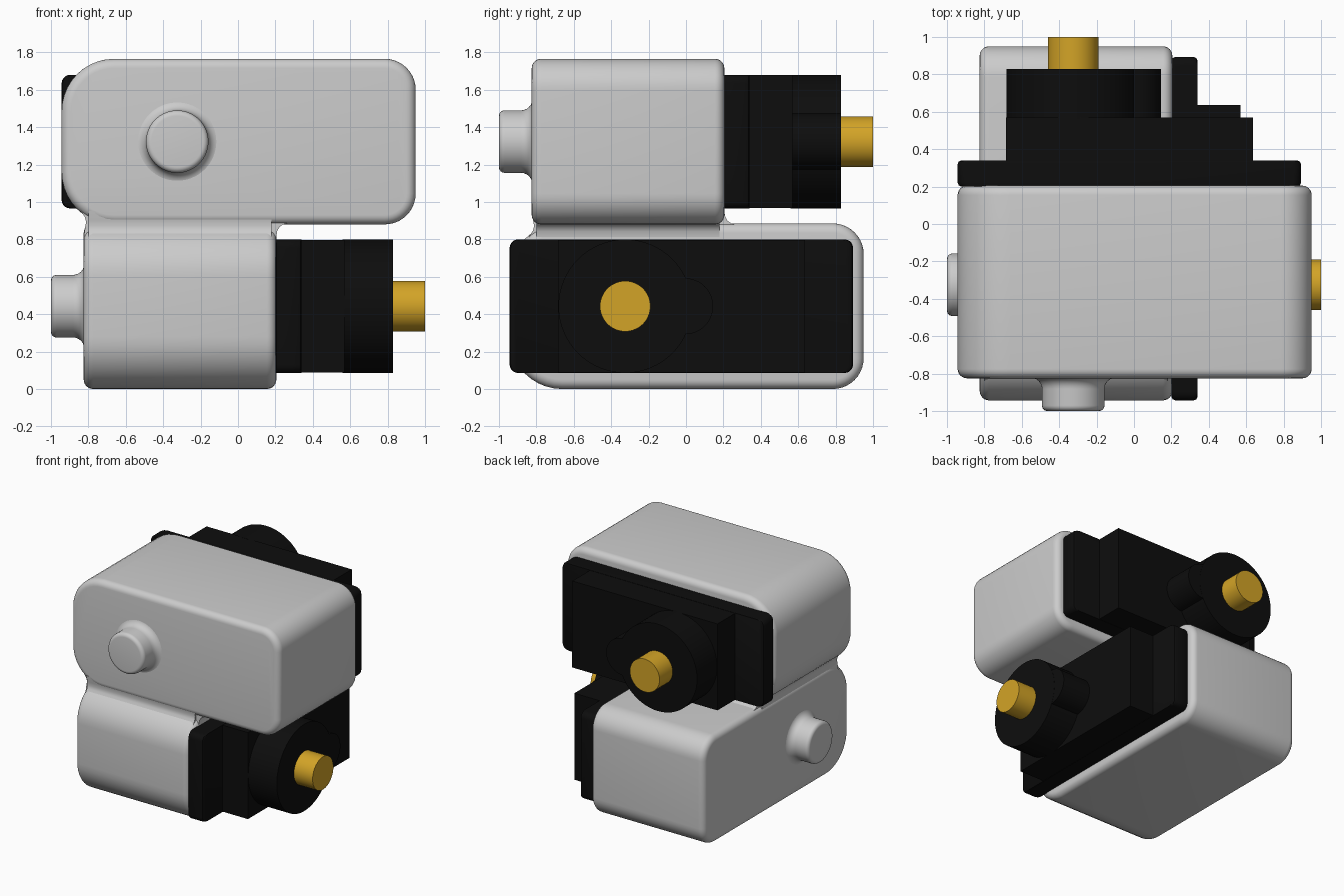
import bpy, bmesh
from math import sin, cos, pi, radians
from mathutils import Vector

if "Cube" in bpy.data.objects:
    bpy.data.objects.remove(bpy.data.objects["Cube"])


def material(name, rgb):
    m = bpy.data.materials.new(name)
    m.diffuse_color = (*rgb, 1)
    m.use_nodes = True
    m.node_tree.nodes["Principled BSDF"].inputs["Base Color"].default_value = m.diffuse_color
    return m


BLACK = material("black_plastic", (0.004, 0.004, 0.004))
BRASS = material("brass", (0.65, 0.37, 0.02))


def loft(name, rings, place, mat=None):
    """Skin matching closed rings of local points (u along, v shaft direction, z up)."""
    bm = bmesh.new()
    vs = [[bm.verts.new(place(Vector(p))) for p in r] for r in rings]
    n = len(vs[0])
    for a, b in zip(vs, vs[1:]):
        for i in range(n):
            j = (i + 1) % n
            bm.faces.new((a[i], a[j], b[j], b[i]))
    bm.faces.new(vs[0])
    bm.faces.new(vs[-1])
    bmesh.ops.recalc_face_normals(bm, faces=bm.faces)
    me = bpy.data.meshes.new(name)
    bm.to_mesh(me)
    bm.free()
    me.shade_smooth()
    me.set_sharp_from_angle(angle=radians(32))
    ob = bpy.data.objects.new(name, me)
    bpy.context.collection.objects.link(ob)
    if mat:
        me.materials.append(mat)
    return ob


def rounded(u0, u1, h, rl, rr, v, n=10):
    """Rounded rectangle in the u-z plane with its own radius at each end."""
    pts = []
    for cu, cz, r, start in ((u1 - rr, h - rr, rr, 0), (u0 + rl, h - rl, rl, 90),
                             (u0 + rl, rl - h, rl, 180), (u1 - rr, rr - h, rr, 270)):
        for i in range(n + 1):
            a = radians(start + 90 * i / n)
            pts.append((cu + r * cos(a), v, cz + r * sin(a)))
    return pts


def turned(name, cu, profile, place, mat=None, n=64):
    """Round part on the shaft direction from (radius, v) pairs."""
    rings = [[(cu + r * cos(2 * pi * i / n), v, r * sin(2 * pi * i / n))
              for i in range(n)] for r, v in profile]
    return loft(name, rings, place, mat)


def strip(name, profile, place):
    """Fillet running along u, profile in (v, z)."""
    return loft(name, [[(u, v, z) for v, z in profile] for u in (-0.8, 0.18)], place)


def box(name, u, v, h, place, mat):
    loft(name, [[(u[0], y, -h), (u[1], y, -h), (u[1], y, h), (u[0], y, h)] for y in v], place, mat)


def motor(prefix, place):
    H, AX = 0.4425, -0.325
    # main housing with rolled front and back edges
    steps = [0.05 * (1 - sin(radians(a))) for a in range(0, 91, 15)]
    offs = [0.05 * (1 - cos(radians(a))) for a in range(0, 91, 15)]
    front = [(d, -0.825 + o) for d, o in zip(offs[::-1], steps[::-1])]
    back = [(d, 0.205 - o) for d, o in zip(offs, steps)]
    rings = [rounded(-0.943 + d, 0.95 - d, H - d, 0.28 - d, 0.165 - d, v)
             for d, v in front + back]
    loft(prefix + "_housing", rings, place)
    # rear pivot boss with flared foot
    flare = [(0.167 + 0.06 * (1 - sin(radians(a))), -0.822 - 0.06 * (1 - cos(radians(a))))
             for a in range(0, 91, 15)]
    tip = [(0.137 + 0.03 * cos(radians(a)), -0.97 - 0.03 * sin(radians(a)))
           for a in range(0, 91, 15)]
    turned(prefix + "_pivot_boss", AX, [(0.227, -0.79)] + flare + tip, place)
    # black gearbox: flange, step, large and small drums
    loft(prefix + "_flange",
         [rounded(-0.943 + d, 0.893 - d, 0.357, 0.045, 0.045, v, 5)
          for d, v in ((0.02, 0.2), (0.006, 0.207), (0, 0.22), (0, 0.32),
                       (0.006, 0.334), (0.02, 0.34))], place, BLACK)
    box(prefix + "_gearbox_step", (-0.685, 0.635), (0.33, 0.57), 0.355, place, BLACK)
    turned(prefix + "_large_drum", AX, [(0.357, 0.56), (0.357, 0.83)], place, BLACK)
    turned(prefix + "_small_drum", -0.005, [(0.15, 0.56), (0.15, 0.829)], place, BLACK, 48)
    # output shaft
    turned(prefix + "_shaft", AX, [(0.135, 0.82), (0.135, 1.0)], place, BRASS, 48)
    # fillets blending this housing into the other one
    strip(prefix + "_front_fillet", [(0.205, 0.37), (0.209, 0.4), (0.222, 0.424), (0.24, 0.436),
                                     (0.265, 0.445), (0.1, 0.445), (0.1, 0.37)], place)
    strip(prefix + "_rear_fillet", [(-0.825, 0.37), (-0.818, 0.42), (-0.812, 0.45), (-0.818, 0.475),
                                    (-0.84, 0.51), (-0.7, 0.5), (-0.7, 0.37)], place)


# lower motor points along x, upper motor (flipped over) points along y
motor("lower", lambda p: Vector((p.y, p.x, 0.4425 + p.z)))
motor("upper", lambda p: Vector((p.x, p.y, 1.3225 - p.z)))
